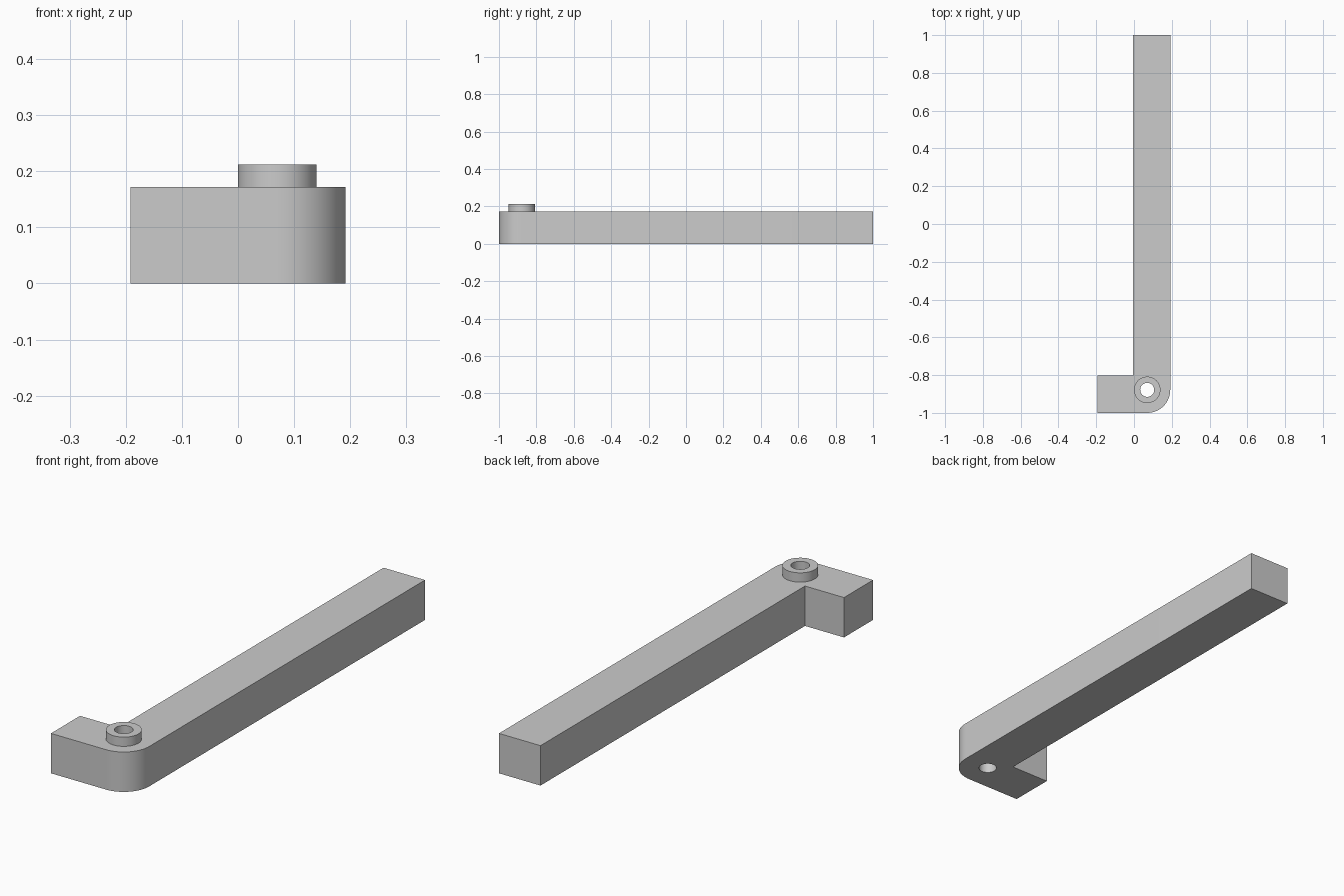
import bpy
import bmesh
import math

cube = bpy.data.objects.get("Cube")
if cube:
    bpy.data.objects.remove(cube, do_unlink=True)

HALF_WIDTH, INNER_X, INNER_Y = 0.192, -0.006, -0.802
PIVOT_X, PIVOT_Y = 0.07, -0.878
CORNER_R, BOSS_R, HOLE_R = 0.122, 0.07, 0.037
BODY_TOP, BOSS_TOP = 0.172, 0.212

grey = bpy.data.materials.new("light grey")
grey.use_nodes = True
grey.diffuse_color = (0.6, 0.6, 0.6, 1)
grey.node_tree.nodes["Principled BSDF"].inputs["Base Color"].default_value = (0.6, 0.6, 0.6, 1)


def circle(radius, start=0, sweep=360, steps=48):
    """Points on an arc about the pivot."""
    angles = [math.radians(start + sweep * i / steps) for i in range(steps + 1)]
    return [(PIVOT_X + radius * math.cos(a), PIVOT_Y + radius * math.sin(a)) for a in angles]


def extrude(name, outline, bottom, top):
    """Solid prism from a counter-clockwise outline."""
    bm = bmesh.new()
    face = bm.faces.new([bm.verts.new((x, y, bottom)) for x, y in outline])
    result = bmesh.ops.extrude_face_region(bm, geom=[face], use_keep_orig=True)
    verts = [v for v in result["geom"] if isinstance(v, bmesh.types.BMVert)]
    bmesh.ops.translate(bm, verts=verts, vec=(0, 0, top - bottom))
    bmesh.ops.recalc_face_normals(bm, faces=bm.faces)
    mesh = bpy.data.meshes.new(name)
    bm.to_mesh(mesh)
    bm.free()
    mesh.materials.append(grey)
    obj = bpy.data.objects.new(name, mesh)
    bpy.context.collection.objects.link(obj)
    return obj


def combine(target, other, operation):
    """Apply a boolean and discard the second solid."""
    bpy.context.view_layer.objects.active = target
    mod = target.modifiers.new(operation.title(), "BOOLEAN")
    mod.operation, mod.solver, mod.object = operation, "EXACT", other
    bpy.ops.object.modifier_apply(modifier=mod.name)
    bpy.data.objects.remove(other, do_unlink=True)


# L-shaped bar with a rounded outer corner
outline = [(-HALF_WIDTH, -1)] + circle(CORNER_R, -90, 90, 16) + [
    (HALF_WIDTH, 1), (INNER_X, 1), (INNER_X, INNER_Y), (-HALF_WIDTH, INNER_Y)]
arm = extrude("lever_arm", outline, 0, BODY_TOP)

# Raised boss, then the bore through both
boss = extrude("boss", circle(BOSS_R)[:-1], BODY_TOP / 2, BOSS_TOP)
combine(arm, boss, "UNION")
bore = extrude("bore_cutter", circle(HOLE_R)[:-1], -0.1, BOSS_TOP + 0.1)
bore.hide_render = True
combine(arm, bore, "DIFFERENCE")

# Smooth round walls, crisp edges
bpy.ops.object.select_all(action="DESELECT")
arm.select_set(True)
bpy.context.view_layer.objects.active = arm
bpy.ops.object.shade_smooth_by_angle(angle=math.radians(30))
